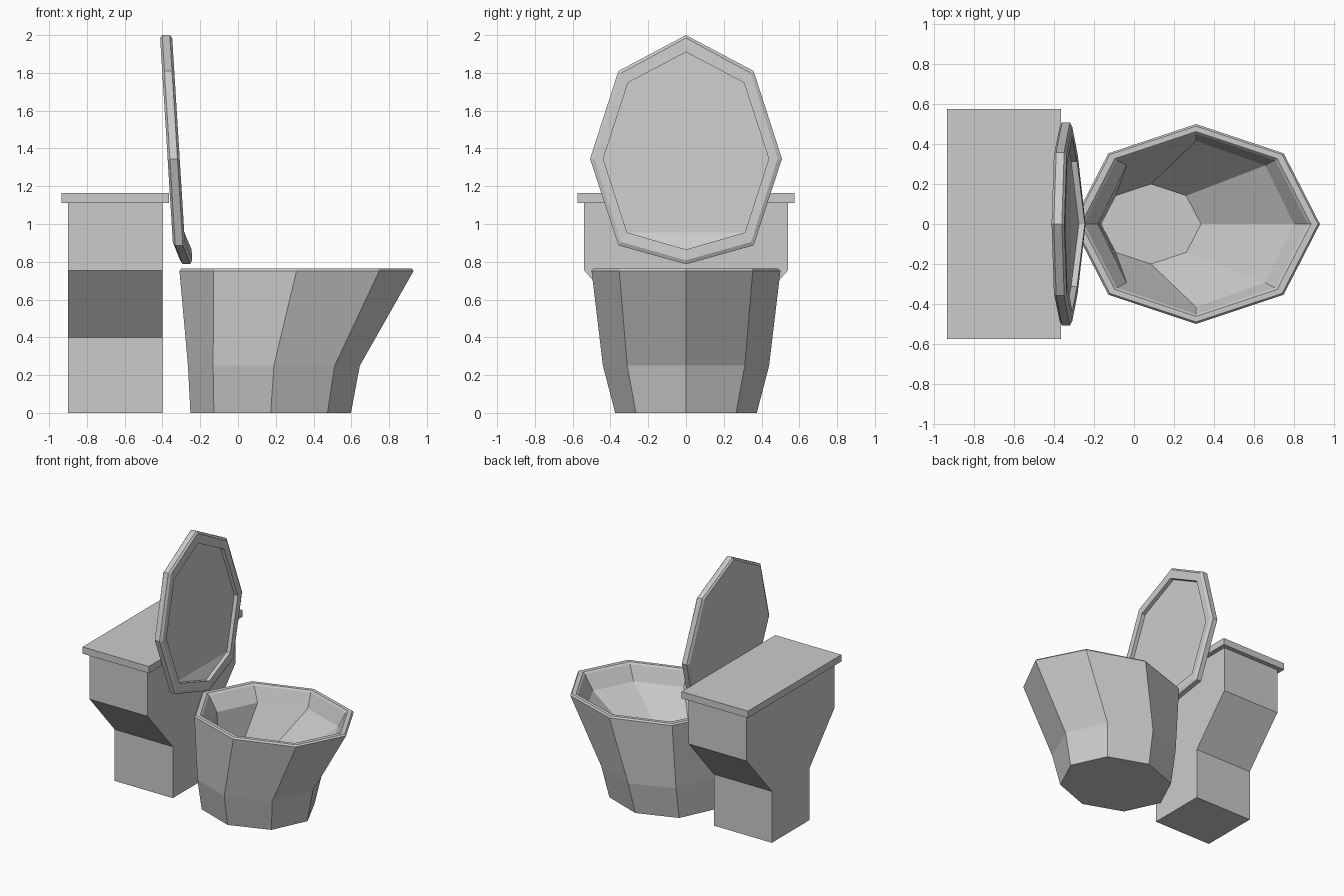
import bpy, bmesh, math

if "Cube" in bpy.data.objects:
    bpy.data.objects.remove(bpy.data.objects["Cube"])


def loft(name, rings, fold=None):
    """Skin a list of closed rings and cap both ends; fold = ring index of a bent tip."""
    bm = bmesh.new()
    vs = [[bm.verts.new(p) for p in ring] for ring in rings]
    n = len(rings[0])
    for a, b in zip(vs, vs[1:]):
        for i in range(n):
            j = (i + 1) % n
            bm.faces.new((a[i], a[j], b[j], b[i]))
    for end in (vs[0], vs[-1]):
        if fold is None:
            bm.faces.new(end)
        else:
            bm.faces.new(end[fold - 1:fold + 2])
            bm.faces.new([v for i, v in enumerate(end) if i != fold])
    bmesh.ops.recalc_face_normals(bm, faces=bm.faces)
    me = bpy.data.meshes.new(name)
    bm.to_mesh(me)
    bm.free()
    ob = bpy.data.objects.new(name, me)
    bpy.context.collection.objects.link(ob)
    return ob


def octagon(cx, rx, ry, z):
    return [(cx + rx * math.cos(i * math.pi / 4), ry * math.sin(i * math.pi / 4), z)
            for i in range(8)]


# Bowl: outside from the foot up, over the rim, down to the inner floor
loft("bowl", [octagon(*r) for r in (
    (0.173, 0.425, 0.375, 0.0),
    (0.19, 0.455, 0.44, 0.25),
    (0.31, 0.62, 0.50, 0.752),
    (0.31, 0.61, 0.49, 0.764),
    (0.31, 0.575, 0.462, 0.764),
    (0.31, 0.56, 0.452, 0.752),
    (0.31, 0.49, 0.415, 0.64),
    (0.085, 0.25, 0.20, 0.28),
)])

# Tank: stepped front-to-back profile swept along x
half = [(0.23, 0), (0.23, 0.40), (0.54, 0.755), (0.54, 1.12)]
profile = half + [(-y, z) for y, z in reversed(half)]
loft("tank", [[(x, y, z) for y, z in profile] for x in (-0.90, -0.40)])

# Tank cover slab
slab = [(-0.935, -0.575), (-0.365, -0.575), (-0.365, 0.575), (-0.935, 0.575)]
loft("tank_cover", [[(x, y, z) for x, y in slab] for z in (1.112, 1.165)])


# Raised seat lid: leaning octagon with a bent lower tip and recessed inner face
def lid_ring(points, t):
    right = [(y, z) for y, z in points]
    loop = right + [(-y, z) for y, z in reversed(right[1:-1])]
    ring = []
    for i, (y, z) in enumerate(loop):
        bend = 0.033 if i == 4 else 0
        ring.append((-0.344 - 0.062 * (z - 0.885) + bend + t, y, z))
    return ring


outer = [(0, 2.0), (0.358, 1.81), (0.508, 1.345), (0.358, 0.887), (0, 0.787)]
lip = [(0, 1.985), (0.345, 1.798), (0.485, 1.345), (0.345, 0.905), (0, 0.808)]
recess = [(0, 1.91), (0.307, 1.748), (0.438, 1.345), (0.312, 0.955), (0, 0.865)]
loft("seat_lid", [
    lid_ring(lip, 0.0),
    lid_ring(outer, 0.012),
    lid_ring(outer, 0.052),
    lid_ring(lip, 0.064),
    lid_ring(recess, 0.064),
    lid_ring(recess, 0.034),
], fold=4)
